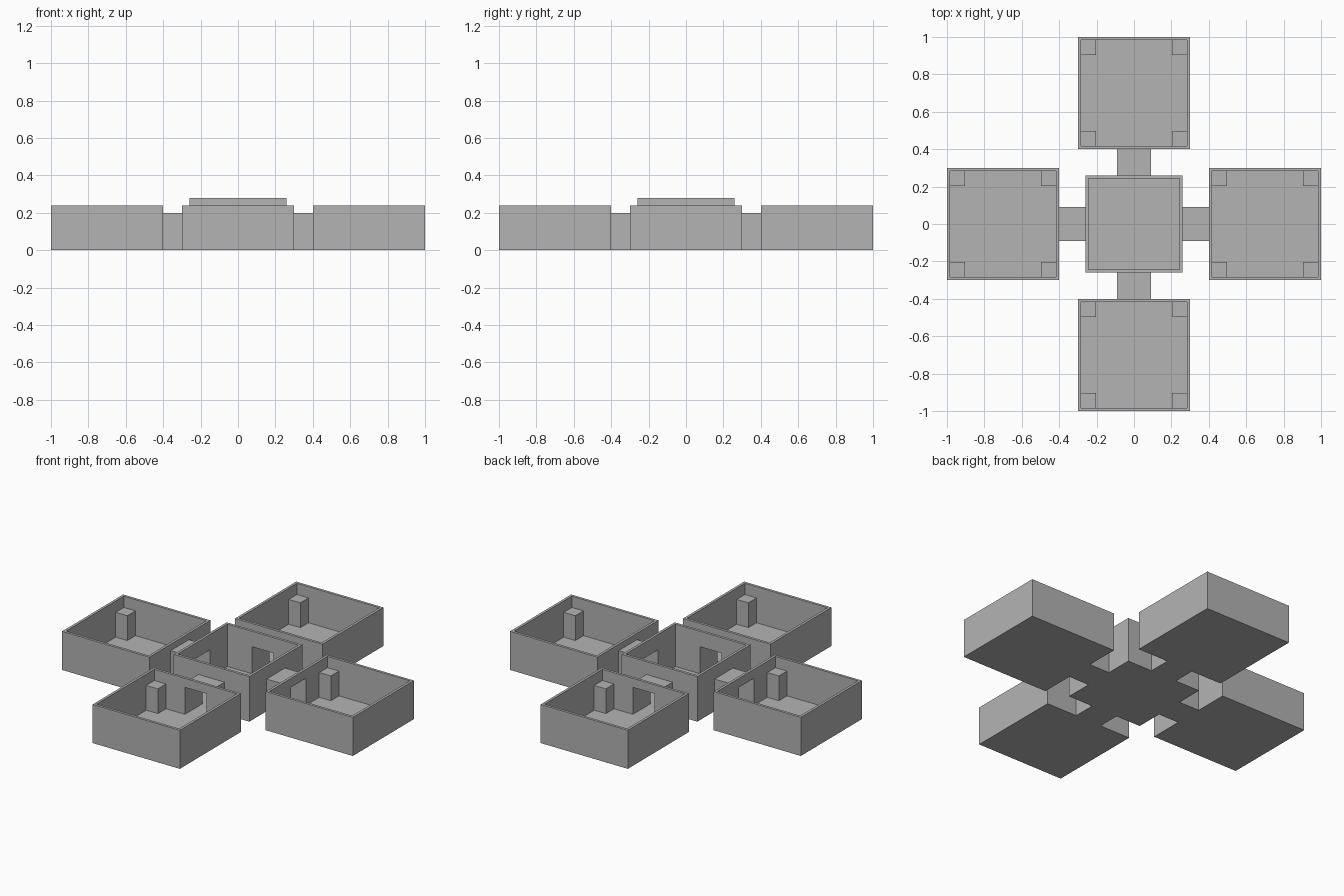
import bpy
import bmesh
from math import pi
from mathutils import Matrix, Vector

cube = bpy.data.objects.get("Cube")
if cube:
    bpy.data.objects.remove(cube, do_unlink=True)

WALL = 0.016                 # wall, floor and roof thickness
ROOM, ROOM_H = 0.6, 0.24     # outer rooms
HALL, HALL_H = 0.52, 0.28    # central hall
PASS, PASS_H = 0.18, 0.2     # connecting passages
PILLAR, PILLAR_H = 0.08, 0.17
ROOM_Y = 0.7                 # distance from hall centre to room centre

grey = bpy.data.materials.new("plain grey")
grey.use_nodes = True
grey.diffuse_color = (0.456, 0.456, 0.456, 1)
grey.node_tree.nodes["Principled BSDF"].inputs["Base Color"].default_value = grey.diffuse_color


def box(name, low, high):
    """Box between two opposite corners, with its origin at the world centre."""
    low, high = Vector(low), Vector(high)
    bm = bmesh.new()
    bmesh.ops.create_cube(bm, size=1)
    bmesh.ops.scale(bm, vec=high - low, verts=bm.verts)
    bmesh.ops.translate(bm, vec=(low + high) / 2, verts=bm.verts)
    mesh = bpy.data.meshes.new(name)
    bm.to_mesh(mesh)
    bm.free()
    mesh.materials.append(grey)
    obj = bpy.data.objects.new(name, mesh)
    bpy.context.collection.objects.link(obj)
    return obj


def cut(obj, low, high):
    """Cut a box-shaped hole and discard the cutter."""
    cutter = box("cutter", low, high)
    mod = obj.modifiers.new("opening", 'BOOLEAN')
    mod.operation = 'DIFFERENCE'
    mod.solver = 'EXACT'
    mod.object = cutter
    bpy.context.view_layer.objects.active = obj
    bpy.ops.object.modifier_apply(modifier=mod.name)
    bpy.data.objects.remove(cutter, do_unlink=True)


def open_tray(name, size, height):
    """Square floor with four thin walls and no roof."""
    r = size / 2
    i = r - WALL
    tray = box(name, (-r, -r, 0), (r, r, height))
    cut(tray, (-i, -i, WALL), (i, i, height + 0.1))
    return tray


def cut_passage(obj, start, end):
    """Cut the passage opening along y."""
    w = PASS / 2 - WALL
    cut(obj, (-w, start, WALL), (w, end, PASS_H - WALL))


# Central hall with a doorway through each wall
hall = open_tray("central_hall", HALL, HALL_H)
for turn in range(4):
    cut_passage(hall, HALL / 2 - WALL - 0.01, HALL / 2 + 0.05)
    hall.data.transform(Matrix.Rotation(pi / 2, 4, 'Z'))

# Room with one doorway facing the hall
room = open_tray("room", ROOM, ROOM_H)
cut_passage(room, -ROOM / 2 - 0.05, -ROOM / 2 + WALL + 0.01)

# Pillar mirrored into the four corners of the room
inner = ROOM / 2 - WALL
pillars = box("corner_pillars", (inner - PILLAR, inner - PILLAR, WALL), (inner, inner, PILLAR_H))
mirror = pillars.modifiers.new("four corners", 'MIRROR')
mirror.use_axis = (True, True, False)

# Roofed passage between hall and room
near, far = HALL / 2, ROOM_Y - ROOM / 2
passage = box("passage", (-PASS / 2, near, 0), (PASS / 2, far, PASS_H))
cut_passage(passage, near - 0.05, far + 0.05)

# Repeat each wing on the four sides
outward = Matrix.Translation((0, ROOM_Y, 0))
for part, offset in ((room, outward), (pillars, outward), (passage, Matrix())):
    base = part.name
    for turn, side in enumerate(("back", "right", "front", "left")):
        wing = part if turn == 0 else part.copy()
        if turn:
            bpy.context.collection.objects.link(wing)
        wing.name = side + "_" + base
        wing.matrix_world = Matrix.Rotation(turn * pi / 2, 4, 'Z') @ offset
